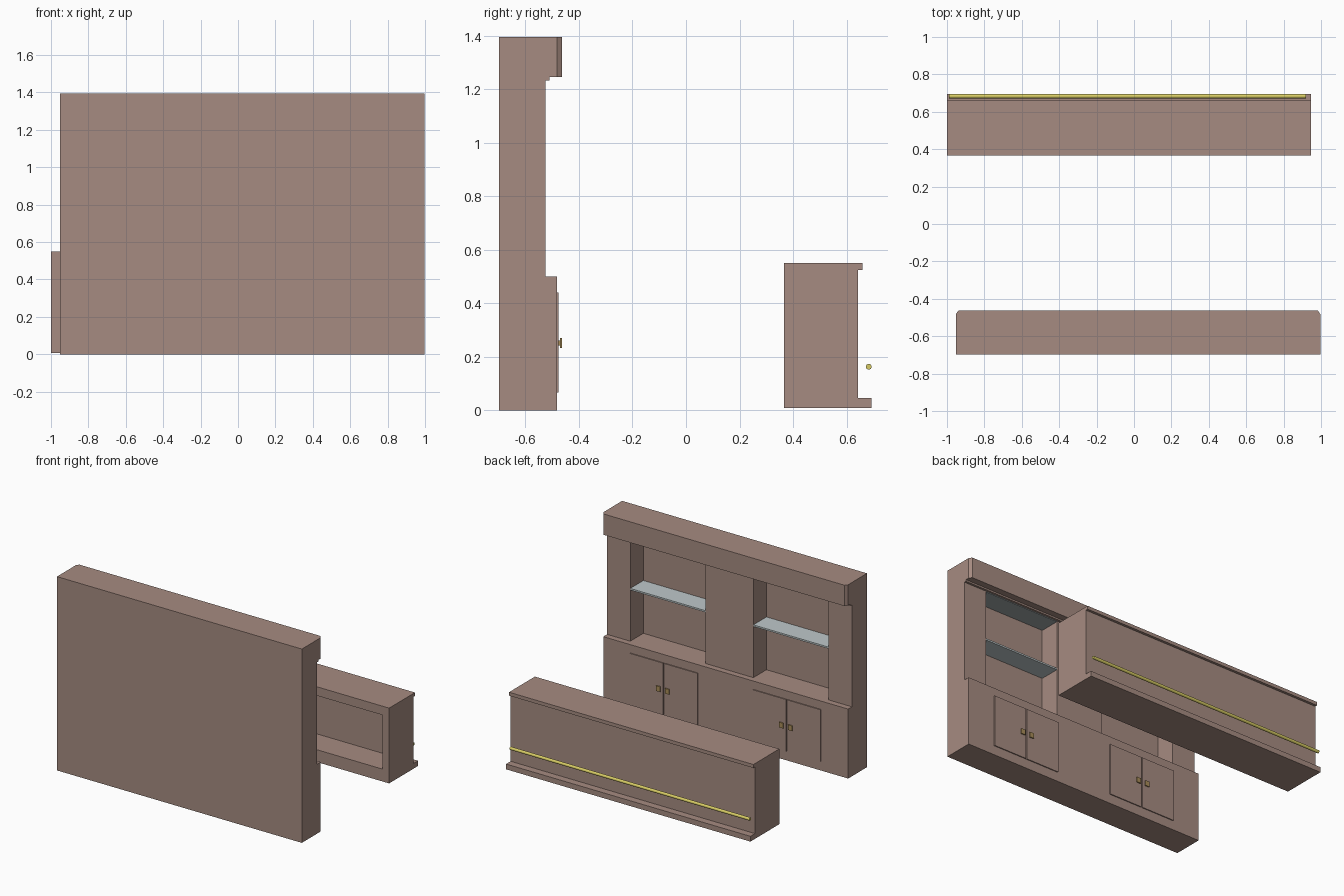
import bpy, bmesh, math
from mathutils import Vector

if "Cube" in bpy.data.objects:
    bpy.data.objects.remove(bpy.data.objects["Cube"])


def material(name, rgb):
    m = bpy.data.materials.new(name)
    m.diffuse_color = (*rgb, 1)
    m.use_nodes = True
    m.node_tree.nodes["Principled BSDF"].inputs["Base Color"].default_value = m.diffuse_color
    return m


WOOD = material("wood", (0.38, 0.26, 0.22))
BRASS = material("brass", (0.68, 0.60, 0.13))
KNOB = material("aged_brass", (0.40, 0.27, 0.10))
GLASS = material("glass", (0.52, 0.58, 0.59))
DARK = material("dark_glass", (0.35, 0.39, 0.40))


def finish(bm, name, mat):
    bmesh.ops.recalc_face_normals(bm, faces=bm.faces)
    me = bpy.data.meshes.new(name)
    bm.to_mesh(me)
    bm.free()
    me.materials.append(mat)
    ob = bpy.data.objects.new(name, me)
    bpy.context.collection.objects.link(ob)
    return ob


def prism(points, move, caps=True):
    """Extrude a closed outline of 3D points along a vector."""
    bm = bmesh.new()
    move = Vector(move)
    a = [bm.verts.new(p) for p in points]
    b = [bm.verts.new(Vector(p) + move) for p in points]
    for i in range(len(a)):
        j = (i + 1) % len(a)
        bm.faces.new((a[i], a[j], b[j], b[i]))
    if caps:
        bm.faces.new(a)
        bm.faces.new(b)
    bmesh.ops.recalc_face_normals(bm, faces=bm.faces)
    return bm


def box(name, x0, x1, y0, y1, z0, z1, mat=WOOD):
    pts = [(x0, y0, z0), (x1, y0, z0), (x1, y1, z0), (x0, y1, z0)]
    return finish(prism(pts, (0, 0, z1 - z0)), name, mat)


# ---- Back cabinet ----
CX, HW = 0.022, 0.975
BACK, LOW, UP, TOP, NICHE = -0.698, -0.483, -0.526, -0.463, -0.675
L, R = CX - HW, CX + HW

box("cabinet_base", L, R, BACK, LOW, 0, 0.5)

# Upper unit: comb-shaped plan with two niches
half = [(0.19, UP), (0.19, NICHE), (0.79, NICHE), (0.79, UP), (HW, UP), (HW, BACK)]
plan = [(CX + x, y, 0.5) for x, y in half]
plan += [(CX - x, y, 0.5) for x, y in reversed(half)]
finish(prism(plan, (0, 0, 0.745), caps=False), "cabinet_niches", WOOD)

# Header with clipped front corners
c = 0.014
head = [(L, BACK), (R, BACK), (R, LOW), (R - c, TOP), (L + c, TOP), (L, LOW)]
finish(prism([(x, y, 1.245) for x, y in head], (0, 0, 0.15)), "cabinet_header", WOOD)
box("header_trim", L, R, UP, -0.51, 1.233, 1.245)

# Niche shelves, doors and knobs on each side
for side, s in (("right", 1), ("left", -1)):
    m = CX + s * 0.49
    box(f"{side}_shelf", m - 0.3, m + 0.3, NICHE, UP, 0.868, 0.88, GLASS)
    box(f"{side}_top_pane", m - 0.3, m + 0.3, NICHE, UP, 1.228, 1.24, DARK)
    for part, t in (("outer", s), ("inner", -s)):
        xs = sorted((m + t * 0.003, m + t * 0.269))
        box(f"{side}_{part}_door", *xs, LOW, -0.476, 0.067, 0.44)
        k = m + t * 0.036
        box(f"{side}_{part}_knob_stem", k - 0.008, k + 0.008, -0.476, -0.471, 0.242, 0.261, KNOB)
        box(f"{side}_{part}_knob", k - 0.016, k + 0.016, -0.471, -0.463, 0.233, 0.27, KNOB)

# ---- Bar counter: side profile run along x, with an open recess behind ----
X0, X1, Y0 = -0.999, 0.947, 0.366
profile = [(Y0, 0.008), (0.694, 0.008), (0.694, 0.046), (0.642, 0.046),
           (0.642, 0.525), (0.66, 0.525), (0.66, 0.55), (Y0, 0.55)]
bm = prism([(X0, y, z) for y, z in profile], (X1 - X0, 0, 0))
rear = min(bm.faces, key=lambda f: f.calc_center_median().y)
bmesh.ops.inset_region(bm, faces=[rear], thickness=0.075)
for v in rear.verts:
    v.co.z = 0.097 if v.co.z < 0.3 else 0.486
new = bmesh.ops.extrude_face_region(bm, geom=[rear])["geom"]
for v in new:
    if isinstance(v, bmesh.types.BMVert):
        v.co.y += 0.2
if rear.is_valid:
    bmesh.ops.delete(bm, geom=[rear], context='FACES_ONLY')
finish(bm, "bar_counter", WOOD)

# Foot rail
ring = [(-0.99, 0.683 + 0.011 * math.cos(a), 0.163 + 0.011 * math.sin(a))
        for a in (i * math.tau / 16 for i in range(16))]
rail = finish(prism(ring, (1.91, 0, 0)), "foot_rail", BRASS)
bpy.context.view_layer.objects.active = rail
rail.select_set(True)
bpy.ops.object.shade_smooth_by_angle()
